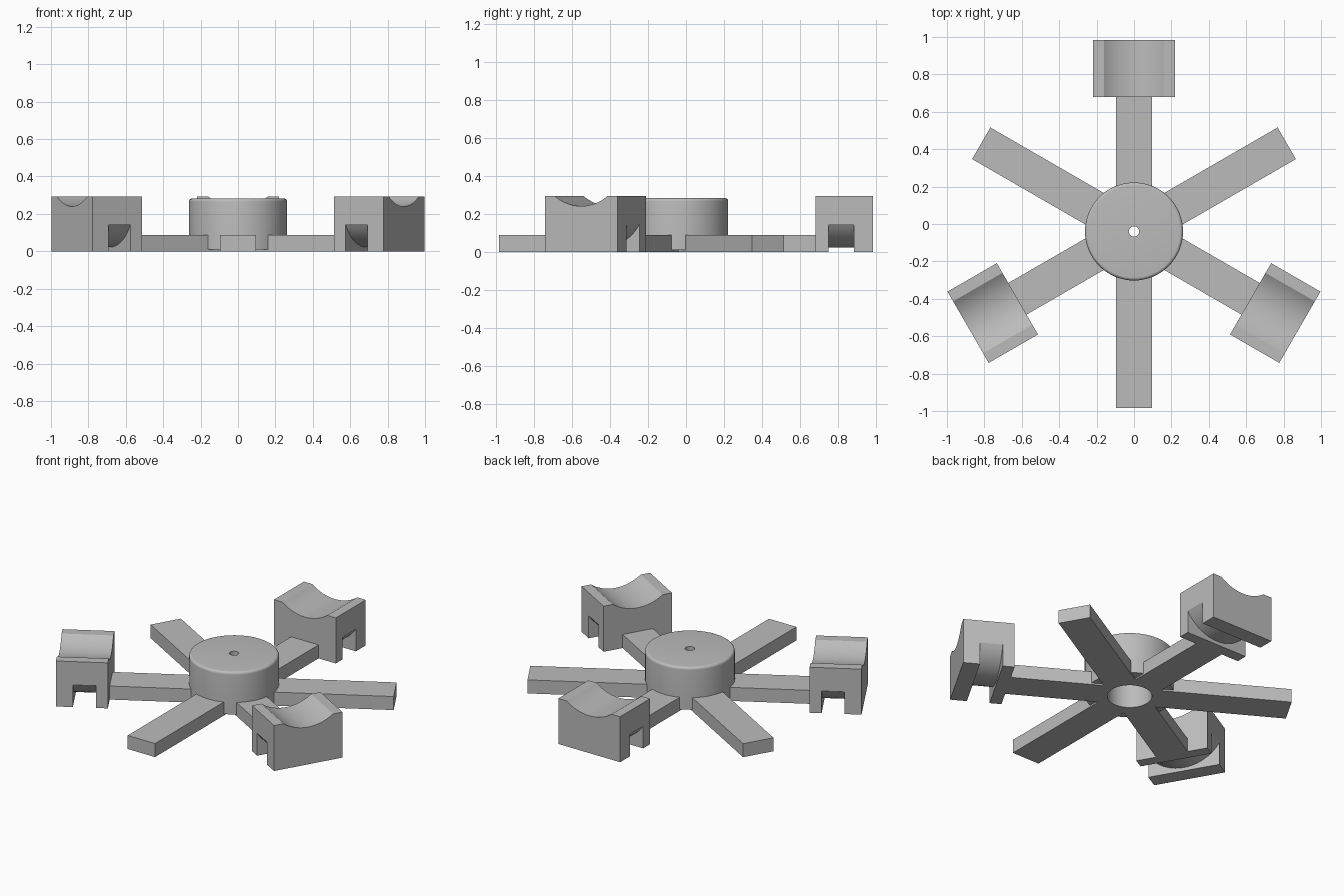
import bpy, bmesh, math
from mathutils import Matrix, Vector

cube = bpy.data.objects.get("Cube")
if cube:
    bpy.data.objects.remove(cube, do_unlink=True)

grey = bpy.data.materials.new("plain grey")
grey.use_nodes = True
colour = (0.5, 0.5, 0.5, 1)
grey.diffuse_color = colour
grey.node_tree.nodes["Principled BSDF"].inputs["Base Color"].default_value = colour

CENTRE = Vector((0, -0.04, 0))
ARM_HALF, ARM_TOP, ARM_END = 0.0975, 0.087, 0.943
BLOCK_HALF, BLOCK_TOP = 0.22, 0.293
BORE = 0.13


def add_object(name, bm):
    bmesh.ops.recalc_face_normals(bm, faces=bm.faces)
    mesh = bpy.data.meshes.new(name)
    bm.to_mesh(mesh)
    bm.free()
    mesh.materials.append(grey)
    obj = bpy.data.objects.new(name, mesh)
    bpy.context.collection.objects.link(obj)
    obj.location = CENTRE
    return obj


def prism(name, outline, shift):
    """Extrude a closed outline of 3D points along a vector."""
    bm = bmesh.new()
    face = bm.faces.new([bm.verts.new(p) for p in outline])
    new = bmesh.ops.extrude_face_region(bm, geom=[face])["geom"]
    bmesh.ops.translate(bm, vec=shift, verts=[v for v in new if isinstance(v, bmesh.types.BMVert)])
    return add_object(name, bm)


def lathe(name, profile, steps=64):
    """Spin a closed profile of (radius, height) points about z."""
    bm = bmesh.new()
    verts = [bm.verts.new((r, 0, z)) for r, z in profile]
    edges = [bm.edges.new((verts[i - 1], verts[i])) for i in range(len(verts))]
    bmesh.ops.spin(bm, geom=verts + edges, cent=(0, 0, 0), axis=(0, 0, 1),
                   angle=math.tau, steps=steps, use_duplicate=False)
    bmesh.ops.remove_doubles(bm, verts=bm.verts, dist=1e-5)
    return add_object(name, bm)


def cut(obj, cutter):
    """Subtract the cutter, keep the result and discard the cutter."""
    mod = obj.modifiers.new("cut", "BOOLEAN")
    mod.operation, mod.solver, mod.object = "DIFFERENCE", "EXACT", cutter
    cutter.hide_render = True
    bpy.context.view_layer.update()
    graph = bpy.context.evaluated_depsgraph_get()
    mesh = bpy.data.meshes.new_from_object(obj.evaluated_get(graph))
    obj.modifiers.clear()
    obj.data = mesh
    bpy.data.objects.remove(cutter, do_unlink=True)


def sagging_arc(half, edge_z, low_z, steps=20):
    """Points (x, z) of a circular arc hanging between two equal heights."""
    sag = edge_z - low_z
    radius = (half ** 2 + sag ** 2) / (2 * sag)
    spread = math.asin(half / radius)
    angles = [spread * (2 * i / steps - 1) for i in range(steps + 1)]
    return [(radius * math.sin(a), low_z + radius * (1 - math.cos(a))) for a in angles]


def smooth(obj):
    bpy.ops.object.select_all(action="DESELECT")
    obj.select_set(True)
    bpy.context.view_layer.objects.active = obj
    bpy.ops.object.shade_smooth_by_angle(angle=math.radians(25))


# Six arms as one star, three of them stopping inside a block's inner wall
star = []
for i in range(6):
    turn = Matrix.Rotation(i * math.pi / 3, 3, "Z")
    end = 0.76 if i % 2 == 0 else ARM_END
    inner = ARM_HALF * math.sqrt(3)
    for x, y in ((ARM_HALF, inner), (ARM_HALF, end), (-ARM_HALF, end)):
        star.append(turn @ Vector((x, y, 0)))
arms = prism("six_arms", star, (0, 0, ARM_TOP))
cut(arms, lathe("bore_cutter", [(0, -0.1), (BORE, -0.1), (BORE, 0.2), (0, 0.2)]))
smooth(arms)

# Hub with a rounded rim, a wide bore below and a small hole through its top
rim = [(0.245 + 0.017 * math.cos(a), 0.265 + 0.017 * math.sin(a))
       for a in (i * math.pi / 12 for i in range(7))]
hub = lathe("hub", [(BORE, 0.01), (0.262, 0.01)] + rim
            + [(0.028, 0.282), (0.028, 0.22), (BORE, 0.22)])
smooth(hub)

# End block with a saddle on top and a slot below, arched over a bulging core
saddle = sagging_arc(0.16, BLOCK_TOP, 0.24)
section = [(-BLOCK_HALF, 0), (-BLOCK_HALF, BLOCK_TOP)] + saddle \
    + [(BLOCK_HALF, BLOCK_TOP), (BLOCK_HALF, 0)]
block = prism("end_block_1", [(x, 0.72, z) for x, z in section], (0, 0.304, 0))
wide = BLOCK_HALF + 0.05
core = [(-wide, -0.1), (-wide, 0.145)] + sagging_arc(BLOCK_HALF, 0.145, 0.022) \
    + [(wide, 0.145), (wide, -0.1)]
cut(block, prism("slot_cutter", [(x, 0.79, z) for x, z in core], (0, 0.135, 0)))
smooth(block)

# The other two blocks share the same mesh
for i in (1, 2):
    twin = block.copy()
    twin.name = f"end_block_{i + 1}"
    twin.rotation_euler.z = i * math.tau / 3
    bpy.context.collection.objects.link(twin)
